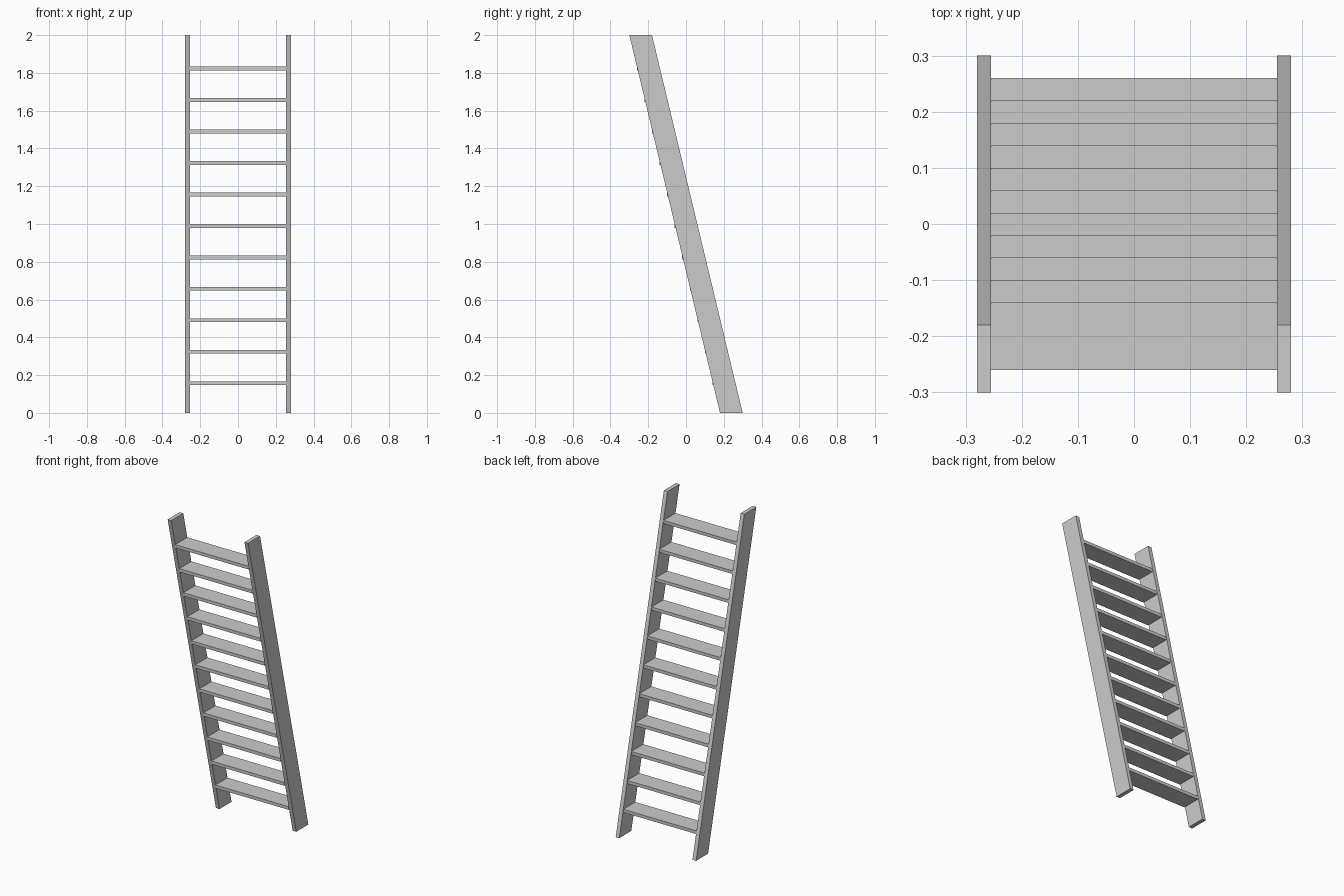
import bpy, bmesh

if "Cube" in bpy.data.objects:
    bpy.data.objects.remove(bpy.data.objects["Cube"])

def prism(name, profile, x0, x1):
    """Extrude a y-z profile from x0 to x1."""
    bm = bmesh.new()
    face = bm.faces.new([bm.verts.new((x0, y, z)) for y, z in profile])
    ext = bmesh.ops.extrude_face_region(bm, geom=[face])
    verts = [g for g in ext["geom"] if isinstance(g, bmesh.types.BMVert)]
    bmesh.ops.translate(bm, verts=verts, vec=(x1 - x0, 0, 0))
    bmesh.ops.recalc_face_normals(bm, faces=bm.faces)
    mesh = bpy.data.meshes.new(name)
    bm.to_mesh(mesh)
    bm.free()
    obj = bpy.data.objects.new(name, mesh)
    bpy.context.collection.objects.link(obj)
    return obj

INNER, OUTER = 0.255, 0.28
DEPTH, HEIGHT, LEAN = 0.12, 2.0, 0.48
TREADS, THICK = 11, 0.02

# Leaning side rails, cut level at floor and top
rail = [(0.18, 0), (0.30, 0), (-0.18, HEIGHT), (-0.30, HEIGHT)]
prism("left_rail", rail, -OUTER, -INNER)
prism("right_rail", rail, INNER, OUTER)

# Level treads between the rails, following the slope
for i in range(1, TREADS + 1):
    t = i / (TREADS + 1)
    z = HEIGHT * t
    y = 0.18 - LEAN * t
    prism(f"tread_{i:02d}",
          [(y, z - THICK), (y + DEPTH, z - THICK), (y + DEPTH, z), (y, z)],
          -INNER, INNER)
